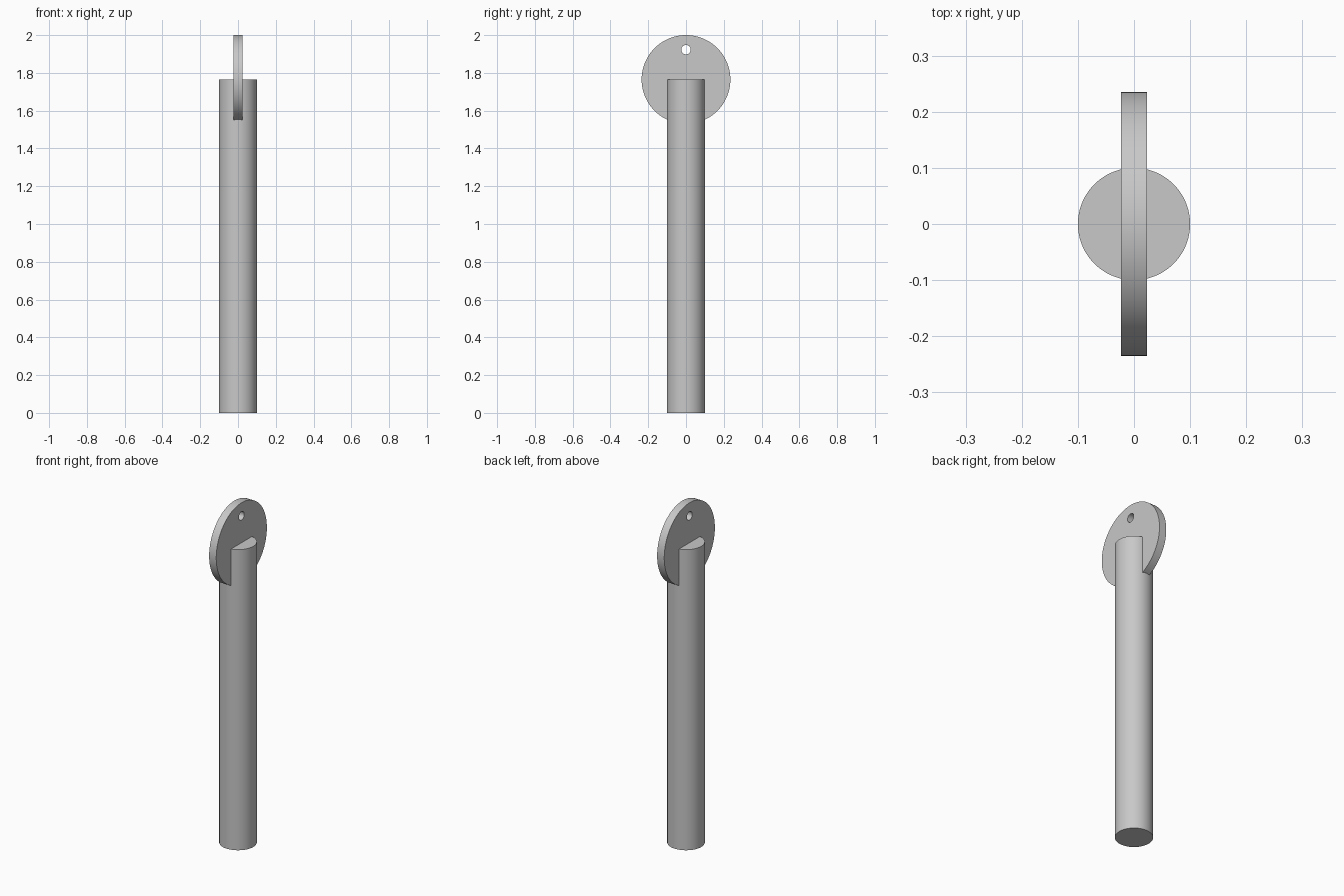
import bpy
import math

if "Cube" in bpy.data.objects:
    bpy.data.objects.remove(bpy.data.objects["Cube"], do_unlink=True)

ROD_RADIUS = 0.1
DISC_RADIUS = 0.235
DISC_THICKNESS = 0.046
DISC_Z = 2.0 - DISC_RADIUS

# Single plain grey
grey = bpy.data.materials.new("light grey")
grey.use_nodes = True
colour = (0.58, 0.58, 0.58, 1)
grey.diffuse_color = colour
grey.node_tree.nodes["Principled BSDF"].inputs["Base Color"].default_value = colour


def cylinder(name, radius, depth, z, along_x=False, sides=96):
    turn = (0, math.pi / 2, 0) if along_x else (0, 0, 0)
    bpy.ops.mesh.primitive_cylinder_add(vertices=sides, radius=radius, depth=depth,
                                        location=(0, 0, z), rotation=turn)
    obj = bpy.context.object
    obj.name = name
    obj.data.materials.append(grey)
    return obj


def smooth(obj):
    bpy.ops.object.select_all(action='DESELECT')
    obj.select_set(True)
    bpy.context.view_layer.objects.active = obj
    bpy.ops.object.shade_smooth_by_angle(angle=math.radians(30))


# Round rod, ending at the height of the disc centre
rod = cylinder("rod", ROD_RADIUS, DISC_Z, DISC_Z / 2)
smooth(rod)

# Upright disc set into the top of the rod
disc = cylinder("disc", DISC_RADIUS, DISC_THICKNESS, DISC_Z, along_x=True)

# Hole drilled through the disc near its top
cutter = cylinder("hole_cutter", 0.025, 0.2, 1.923, along_x=True, sides=48)
cutter.hide_render = True
hole = disc.modifiers.new("hole", 'BOOLEAN')
hole.operation = 'DIFFERENCE'
hole.solver = 'EXACT'
hole.object = cutter
bpy.context.view_layer.objects.active = disc
bpy.ops.object.modifier_apply(modifier=hole.name)
bpy.data.objects.remove(cutter, do_unlink=True)
smooth(disc)
